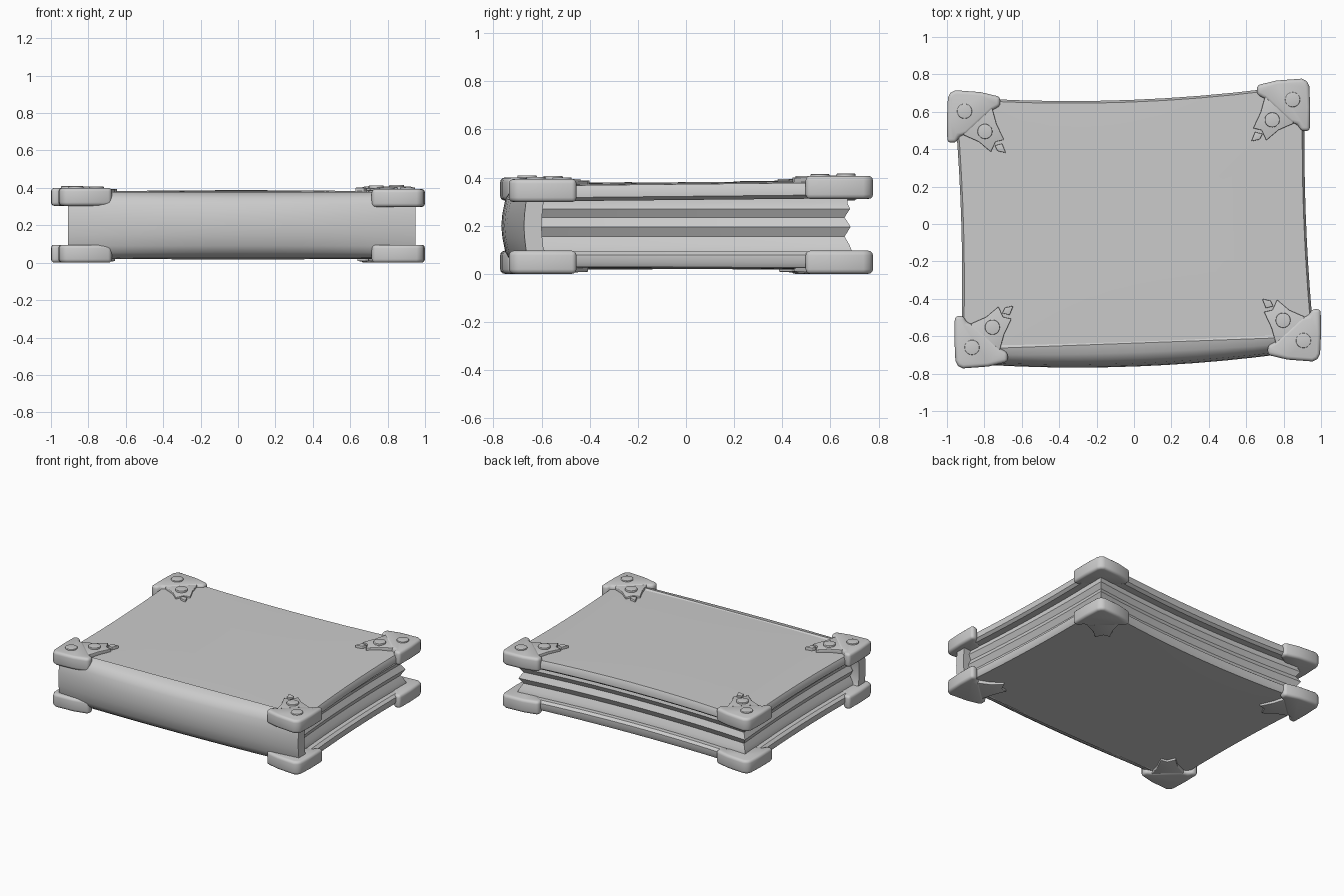
import bpy, bmesh, math
from mathutils import Vector

if "Cube" in bpy.data.objects:
    bpy.data.objects.remove(bpy.data.objects["Cube"])


def finish(name, bm, bevel=0.0, angle=35):
    bmesh.ops.recalc_face_normals(bm, faces=bm.faces)
    me = bpy.data.meshes.new(name)
    bm.to_mesh(me)
    bm.free()
    ob = bpy.data.objects.new(name, me)
    bpy.context.collection.objects.link(ob)
    bpy.ops.object.select_all(action='DESELECT')
    ob.select_set(True)
    bpy.context.view_layer.objects.active = ob
    if bevel:
        mod = ob.modifiers.new("soft_edges", 'BEVEL')
        mod.width = bevel
        mod.segments = 3
        mod.limit_method = 'ANGLE'
        mod.angle_limit = math.radians(50)
        bpy.ops.object.modifier_apply(modifier=mod.name)
    bpy.ops.object.shade_smooth_by_angle(angle=math.radians(angle))
    return ob


def loft(name, rings, angle=35):
    """Skin a list of closed rings and cap both ends."""
    bm = bmesh.new()
    vs = [[bm.verts.new(p) for p in r] for r in rings]
    n = len(rings[0])
    for a, b in zip(vs, vs[1:]):
        for i in range(n):
            j = (i + 1) % n
            bm.faces.new((a[i], a[j], b[j], b[i]))
    bm.faces.new(vs[0])
    bm.faces.new(vs[-1])
    return finish(name, bm, angle=angle)


# Skewed, pinched outline shared by covers and pages
BL, BR = Vector((-0.965, 0.68)), Vector((0.915, 0.75))
FL, FR = Vector((-0.925, -0.69)), Vector((0.965, -0.635))


def plan(s, t):
    u, v = (s + 1) / 2, (t + 1) / 2
    p = (FL * (1 - u) + FR * u) * (1 - v) + (BL * (1 - u) + BR * u) * v
    p.x -= 0.022 * s * (1 - t * t)
    p.y -= 0.052 * v * (1 - s * s)
    return p


def ring(inset, zfun, front=None, n=10):
    kx, ky = 1 - inset / 0.95, 1 - inset / 0.69
    kf = ky if front is None else front
    c = [-1 + 2 * i / n for i in range(n)]
    st = [(a, -1) for a in c] + [(1, a) for a in c] + [(-a, 1) for a in c] + [(-1, -a) for a in c]
    out = []
    for s, t in st:
        p = plan(s * kx, t * (ky + (kf - ky) * (1 - t) / 2))
        out.append((p.x, p.y, zfun(p.x, p.y)))
    return out


def flip(z, top):
    return z if top else 0.4 - z


# Covers
for name, top in (("top_cover", True), ("bottom_cover", False)):
    def level(z, dome=0.0):
        return lambda x, y: flip(z + (0.01 * y if top else 0) + dome * (1 - x * x), top)
    loft(name, [ring(0.02, level(0.307)), ring(0.0, level(0.322)), ring(0.0, level(0.352, 0.004)),
                ring(0.012, level(0.371, 0.009)), ring(0.2, level(0.371, 0.012)),
                ring(0.45, level(0.371, 0.012))])

# Page block with uneven grooved edges
layers = [(0.06, 0.05), (0.085, 0.05), (0.12, 0.062), (0.155, 0.08), (0.195, 0.058),
          (0.235, 0.08), (0.27, 0.06), (0.295, 0.07), (0.34, 0.07)]
loft("pages", [ring(i, lambda x, y, z=z: z, front=0.96) for z, i in layers], angle=25)

# Curved spine shell, fullest at mid length
prof = [(0.0, 0.379), (0.4, 0.368), (0.68, 0.345), (0.86, 0.31), (0.96, 0.25), (1.0, 0.2)]
prof += [(d, 0.4 - z) for d, z in reversed(prof[:-1])]
rings = []
for k in range(13):
    x = -0.91 + 1.86 * k / 12
    base = -0.637 + 0.0365 * x
    depth = 0.065 + 0.06 * (1 - x * x)
    outer = [(x, base - depth * d, z) for d, z in prof]
    inner = [(x, base + 0.055 - depth * d * 0.75, 0.2 + (z - 0.2) * 0.8) for d, z in reversed(prof)]
    rings.append(outer + inner)
loft("spine", rings, angle=40)

# Metal corner guards: sleeve, prong, chip and rivets
BODY = [(0.045, 0), (0.18, 0.01), (0.285, 0.035), (0.285, 0.085), (0.245, 0.105), (0.105, 0.235),
        (0.065, 0.245), (0.05, 0.28), (0.002, 0.28), (0, 0.15), (0.005, 0.04), (0.018, 0.014)]
PRONG = [(0.08, 0.08), (0.24, 0.09), (0.265, 0.18), (0.305, 0.265), (0.26, 0.275),
         (0.235, 0.33), (0.17, 0.275), (0.09, 0.24)]
CHIP = [(0.255, 0.295), (0.295, 0.285), (0.315, 0.335), (0.27, 0.325)]


def plate(name, pts, z0, z1, place, bevel, slope=0.0):
    bm = bmesh.new()
    lo = [bm.verts.new(place(u, v, z0)) for u, v in pts]
    hi = [bm.verts.new(place(u, v, z1 - slope * (u + v))) for u, v in pts]
    bm.faces.new(lo)
    bm.faces.new(hi)
    n = len(pts)
    for i in range(n):
        j = (i + 1) % n
        bm.faces.new((lo[i], lo[j], hi[j], hi[i]))
    return finish(name, bm, bevel)


def disc(u, v, r, n=20):
    return [(u + r * math.cos(2 * math.pi * i / n), v + r * math.sin(2 * math.pi * i / n)) for i in range(n)]


corners = {"back_left": (-1.0, 0.715, 0.0), "back_right": (0.942, 0.777, 0.007),
           "front_left": (-0.96, -0.772, 0.0), "front_right": (1.0, -0.735, -0.006)}
for where, (cx, cy, dz) in corners.items():
    sx, sy = -math.copysign(1, cx), -math.copysign(1, cy)
    for side, top in (("top", True), ("bottom", False)):
        def place(u, v, z):
            return (cx + sx * u, cy + sy * v, flip(z + (dz if top else 0), top))
        tag = side + "_" + where
        plate("guard_" + tag, BODY, 0.304, 0.4, place, 0.022)
        plate("prong_" + tag, PRONG, 0.36, 0.403, place, 0.004, 0.02)
        if top:
            plate("chip_" + tag, CHIP, 0.36, 0.394, place, 0.003)
            for i, (u, v) in enumerate(((0.094, 0.112), (0.203, 0.22))):
                plate(f"rivet_{i + 1}_{tag}", disc(u, v, 0.04), 0.38, 0.409 - 0.002 * i, place, 0.004)
